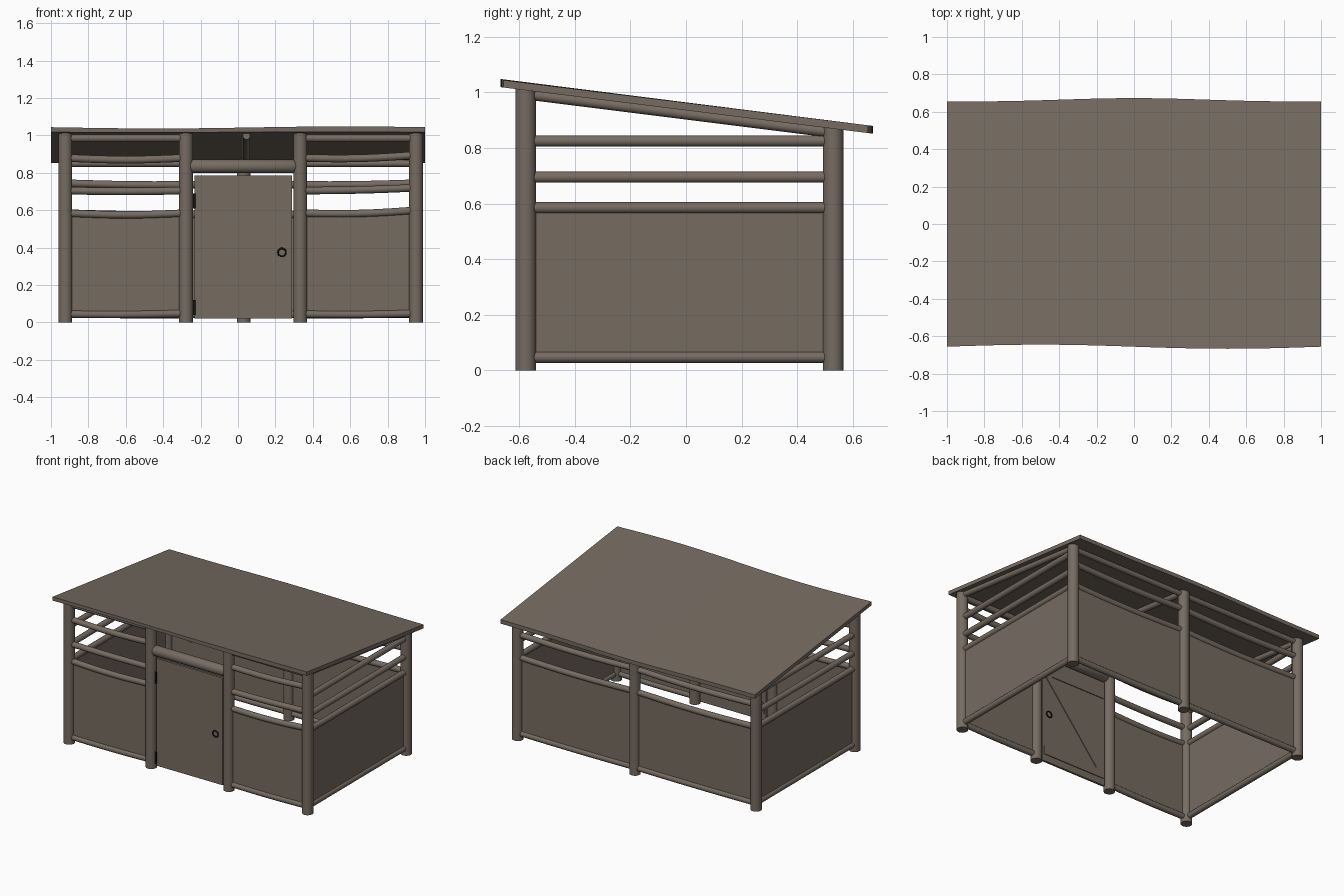
import bpy, bmesh, math
from mathutils import Vector

if "Cube" in bpy.data.objects:
    bpy.data.objects.remove(bpy.data.objects["Cube"])


def material(name, rgb):
    m = bpy.data.materials.new(name)
    m.diffuse_color = (*rgb, 1)
    m.use_nodes = True
    m.node_tree.nodes["Principled BSDF"].inputs["Base Color"].default_value = m.diffuse_color
    return m


WOOD = material("weathered wood", (0.18, 0.15, 0.121))
IRON = material("black iron", (0.008, 0.008, 0.008))


def finish(name, bm, mat=WOOD, smooth=True):
    bmesh.ops.recalc_face_normals(bm, faces=bm.faces)
    me = bpy.data.meshes.new(name)
    bm.to_mesh(me)
    bm.free()
    me.materials.append(mat)
    ob = bpy.data.objects.new(name, me)
    bpy.context.collection.objects.link(ob)
    if smooth:
        bpy.context.view_layer.objects.active = ob
        ob.select_set(True)
        bpy.ops.object.shade_smooth_by_angle(angle=math.radians(40))
        ob.select_set(False)
    return ob


def box(name, lo, hi, mat=WOOD):
    bm = bmesh.new()
    bmesh.ops.create_cube(bm, size=1)
    for v in bm.verts:
        v.co = [l + (c + 0.5) * (h - l) for c, l, h in zip(v.co, lo, hi)]
    return finish(name, bm, mat, False)


def log(name, a, b, r, sag=0.0, mat=WOOD, sides=16, taper=False):
    """Round log from a to b, optionally drooping in the middle."""
    a, b = Vector(a), Vector(b)
    d = (b - a).normalized()
    u = d.orthogonal().normalized()
    w = d.cross(u)
    n = 8 if sag else 1
    stations = [(i / n, r) for i in range(n + 1)]
    if taper:
        stations = [(0, r * 0.6), (0.04, r), (0.96, r), (1, r * 0.6)]
    bm = bmesh.new()
    rings = []
    for t, rad in stations:
        c = a.lerp(b, t) - Vector((0, 0, sag * math.sin(math.pi * t)))
        rings.append([bm.verts.new(c + rad * (u * math.cos(k * math.tau / sides) + w * math.sin(k * math.tau / sides)))
                      for k in range(sides)])
    for p, q in zip(rings, rings[1:]):
        for k in range(sides):
            j = (k + 1) % sides
            bm.faces.new((p[k], p[j], q[j], q[k]))
    bm.faces.new(rings[0])
    bm.faces.new(rings[-1])
    return finish(name, bm, mat)


YF, YB = -0.577, 0.53
PR, RR = 0.037, 0.02
FRONT_X = (-0.923, -0.278, 0.333, 0.952)
BACK_X = (-0.923, 0.03, 0.952)


def under_roof(y):
    return 1.018 - 0.125 * (y + 0.66)


# Posts
for x in FRONT_X:
    log("front_post", (x, YF, 0), (x, YF, 1.012), PR, sides=20)
for x in BACK_X:
    log("back_post", (x, YB, 0), (x, YB, 0.875), PR, sides=20)

# Front walls: two bays either side of the door
for x0, x1, rise in ((FRONT_X[0], FRONT_X[1], 0.0), (FRONT_X[2], FRONT_X[3], 0.015)):
    box("front_panel", (x0, YF - 0.006, 0.045), (x1, YF + 0.006, 0.585))
    for z, sag in ((0.045, 0.004), (0.585, 0.01), (0.705, 0.004), (0.88, 0.01)):
        log("front_rail", (x0, YF, z), (x1, YF, z + (rise if z > 0.1 else 0.004)), RR, sag)
    log("front_top_rail", (x0, YF, 0.985), (x1, YF, 0.985), RR)

# Back walls: two bays
for x0, x1 in zip(BACK_X, BACK_X[1:]):
    box("back_panel", (x0, YB - 0.006, 0.045), (x1, YB + 0.006, 0.585))
    for z, sag in ((0.045, 0.003), (0.585, 0.01), (0.745, 0.01)):
        log("back_rail", (x0, YB, z), (x1, YB, z), RR, sag)
    log("back_top_rail", (x0, YB, 0.85), (x1, YB, 0.85), 0.018)

# Side walls
for x in (FRONT_X[0], FRONT_X[3]):
    box("side_panel", (x - 0.006, YF, 0.045), (x + 0.006, YB, 0.585))
    for z in (0.047, 0.585, 0.695, 0.825):
        log("side_rail", (x, YF, z), (x, YB, z), RR)
    log("side_top_rail", (x, YF, under_roof(YF) - 0.014), (x, YB, under_roof(YB) - 0.014), 0.019)

# Rafter along the middle
log("rafter", (0.045, -0.6, under_roof(-0.6) - 0.012), (0.045, YB, under_roof(YB) - 0.012), 0.02)

# Roof: thin sloping slab with slightly uneven eaves
bm = bmesh.new()
N = 32
cols = []
for i in range(N + 1):
    x = -1 + 2 * i / N
    yf = -0.656 - 0.011 * math.sin(math.pi * x)
    yb = 0.655 + 0.018 * math.cos(math.pi * x / 2) ** 3
    wave = -0.004 + 0.006 * math.sin(math.pi * (x - 0.1))
    cols.append([bm.verts.new((x, y, under_roof(y) + dz))
                 for y, dz in ((yf, 0), (yb, 0), (yb, 0.028), (yf, 0.028 + wave * 0.7))])
for p, q in zip(cols, cols[1:]):
    for k in range(4):
        j = (k + 1) % 4
        bm.faces.new((p[k], p[j], q[j], q[k]))
bm.faces.new(cols[0])
bm.faces.new(cols[-1])
finish("roof", bm)

# Door and the lintel above it
log("lintel", (-0.265, YF, 0.835), (0.32, YF, 0.835), 0.036, taper=True)
box("door", (-0.232, YF - 0.008, 0.022), (0.288, YF + 0.008, 0.785))
for z in (0.1, 0.69):
    box("door_batten", (-0.22, YF + 0.008, z - 0.03), (0.275, YF + 0.014, z + 0.03))
bm = bmesh.new()
brace = [(0.275, 0.66), (0.215, 0.66), (-0.22, 0.13), (-0.16, 0.13)]
f = bm.faces.new([bm.verts.new((x, YF + 0.008, z)) for x, z in (brace[0], brace[1], brace[2], brace[3])])
ex = bmesh.ops.extrude_face_region(bm, geom=[f])
for v in ex["geom"]:
    if isinstance(v, bmesh.types.BMVert):
        v.co.y += 0.006
finish("door_brace", bm, smooth=False)

# Iron hinges and ring handles on both sides of the door
for z in (0.08, 0.65):
    log("hinge", (-0.234, YF - 0.012, z - 0.04), (-0.234, YF - 0.012, z + 0.04), 0.007, mat=IRON, sides=10)
for side in (-1, 1):
    bpy.ops.mesh.primitive_torus_add(major_radius=0.021, minor_radius=0.0045, major_segments=24, minor_segments=8,
                                     location=(0.235, YF + side * 0.013, 0.375), rotation=(math.pi / 2, 0, 0))
    ring = bpy.context.object
    ring.name = "ring_handle"
    ring.data.materials.append(IRON)
    bpy.ops.object.shade_smooth_by_angle()
    ring.select_set(False)
